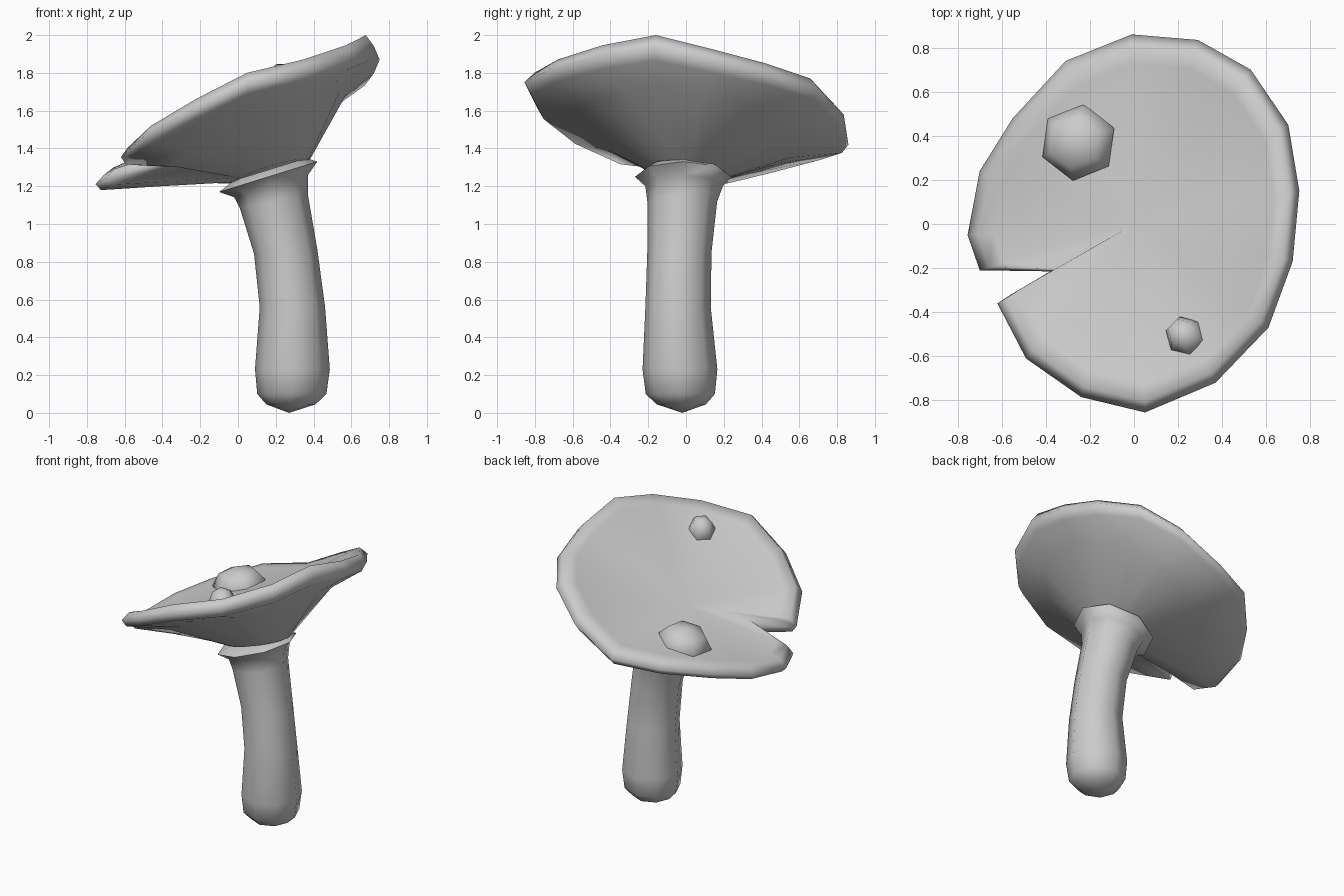
import bpy, bmesh, math
from mathutils import Vector

if "Cube" in bpy.data.objects:
    bpy.data.objects.remove(bpy.data.objects["Cube"])

grey = bpy.data.materials.new("mushroom_grey")
grey.diffuse_color = (0.6, 0.6, 0.6, 1)
grey.use_nodes = True
grey.node_tree.nodes["Principled BSDF"].inputs["Base Color"].default_value = grey.diffuse_color


def loft(name, loops, start=None, end=None, sharp=100):
    """Skin a list of closed loops; each end closes on a point or a flat face."""
    bm = bmesh.new()
    rings = [[bm.verts.new(p) for p in loop] for loop in loops]
    n = len(rings[0])
    for a, b in zip(rings, rings[1:]):
        for i in range(n):
            j = (i + 1) % n
            bm.faces.new((a[i], a[j], b[j], b[i]))
    for ring, tip in ((rings[0], start), (rings[-1], end)):
        if tip is None:
            bm.faces.new(ring)
        else:
            v = bm.verts.new(tip)
            for i in range(n):
                bm.faces.new((ring[i], ring[(i + 1) % n], v))
    bmesh.ops.recalc_face_normals(bm, faces=bm.faces)
    mesh = bpy.data.meshes.new(name)
    bm.to_mesh(mesh)
    bm.free()
    mesh.materials.append(grey)
    mesh.polygons.foreach_set("use_smooth", [True] * len(mesh.polygons))
    mesh.set_sharp_from_angle(angle=math.radians(sharp))
    ob = bpy.data.objects.new(name, mesh)
    bpy.context.collection.objects.link(ob)
    return ob


# Stem with a flared collar: centre x, y, radius x, y, height, tilt along x
sections = [
    (0.28, -0.025, 0.13, 0.13, 0.045, 0),
    (0.285, -0.03, 0.183, 0.183, 0.10, 0),
    (0.288, -0.032, 0.198, 0.198, 0.23, 0),
    (0.288, -0.042, 0.173, 0.173, 0.56, 0),
    (0.253, -0.035, 0.168, 0.170, 0.85, 0.05),
    (0.19, -0.02, 0.18, 0.185, 1.12, 0.2),
    (0.175, -0.01, 0.195, 0.205, 1.20, 0.3),
    (0.16, -0.015, 0.26, 0.255, 1.25, 0.31),
    (0.17, -0.015, 0.19, 0.19, 1.29, 0.31),
]
loops = []
for cx, cy, rx, ry, z, tilt in sections:
    loop = []
    for k in range(8):
        a = math.tau * k / 8
        dx = rx * math.cos(a)
        loop.append((cx + dx, cy + ry * math.sin(a), z + tilt * dx))
    loops.append(loop)
loft("stem", loops, start=(0.27, -0.02, 0.0))

# Cap: outer edge of the tilted disc, running round and into the notch
centre = Vector((0, 0, 1.48))
rim = [Vector(p) for p in (
    (0.05, -0.855, 1.75), (0.37, -0.72, 1.82), (0.61, -0.47, 1.89),
    (0.72, -0.17, 1.94), (0.75, 0.15, 1.87), (0.70, 0.45, 1.80),
    (0.53, 0.70, 1.72), (0.29, 0.835, 1.58), (-0.01, 0.86, 1.42),
    (-0.31, 0.74, 1.38), (-0.55, 0.48, 1.31), (-0.70, 0.24, 1.25),
    (-0.755, -0.05, 1.21), (-0.70, -0.21, 1.24), (-0.38, -0.215, 1.34),
    (-0.55, -0.315, 1.35), (-0.62, -0.36, 1.355), (-0.49, -0.61, 1.47),
    (-0.24, -0.785, 1.61))]
inner, top, under, middle, neck = [], [], [], [], []
for p in rim:
    rise = p.z - 1.2
    lip = 0.05 + 0.01 * max(0, rise - 0.6) / 0.14
    top.append(Vector((p.x * 0.94, p.y * 0.94, p.z + lip)))
    inner.append(top[-1].lerp(centre, 0.1))
    low = Vector((p.x * 0.96, p.y * 0.96, p.z - 0.03 - 0.06 * rise))
    a = math.atan2(p.y, p.x)
    nx, ny = 0.2 * math.cos(a), 0.2 * math.sin(a)
    base = Vector((0.18 + nx, ny - 0.02, 1.28 + 0.3 * nx - 0.15 * ny))
    under.append(low)
    middle.append(low.lerp(base, 0.42) + Vector((0, 0, 0.13 * rise)))
    neck.append(base)
loft("cap", [inner, top, rim, under, middle, neck], start=centre)

# Six-sided warts seated in the hollow: spot, radius, height, turn, slope x, y
for name, spot, r, h, turn, sx, sy in (
        ("large_wart", (-0.25, 0.37, 1.42), 0.175, 0.12, 22, 0.25, 0.0),
        ("small_wart", (0.235, -0.51, 1.755), 0.09, 0.10, 45, 0.35, -0.3)):
    c = Vector(spot)
    up = Vector((-sx, -sy, 1)).normalized()
    rings = []
    for scale, lift in ((0.9, -0.6), (1, 0.1), (0.68, 0.72)):
        ring = []
        for k in range(6):
            a = math.radians(turn + 60 * k)
            d = Vector((math.cos(a), math.sin(a), 0)) * r * scale
            d.z = sx * d.x + sy * d.y
            ring.append(c + d + up * h * lift)
        rings.append(ring)
    loft(name, rings, end=c + up * h, sharp=70)
